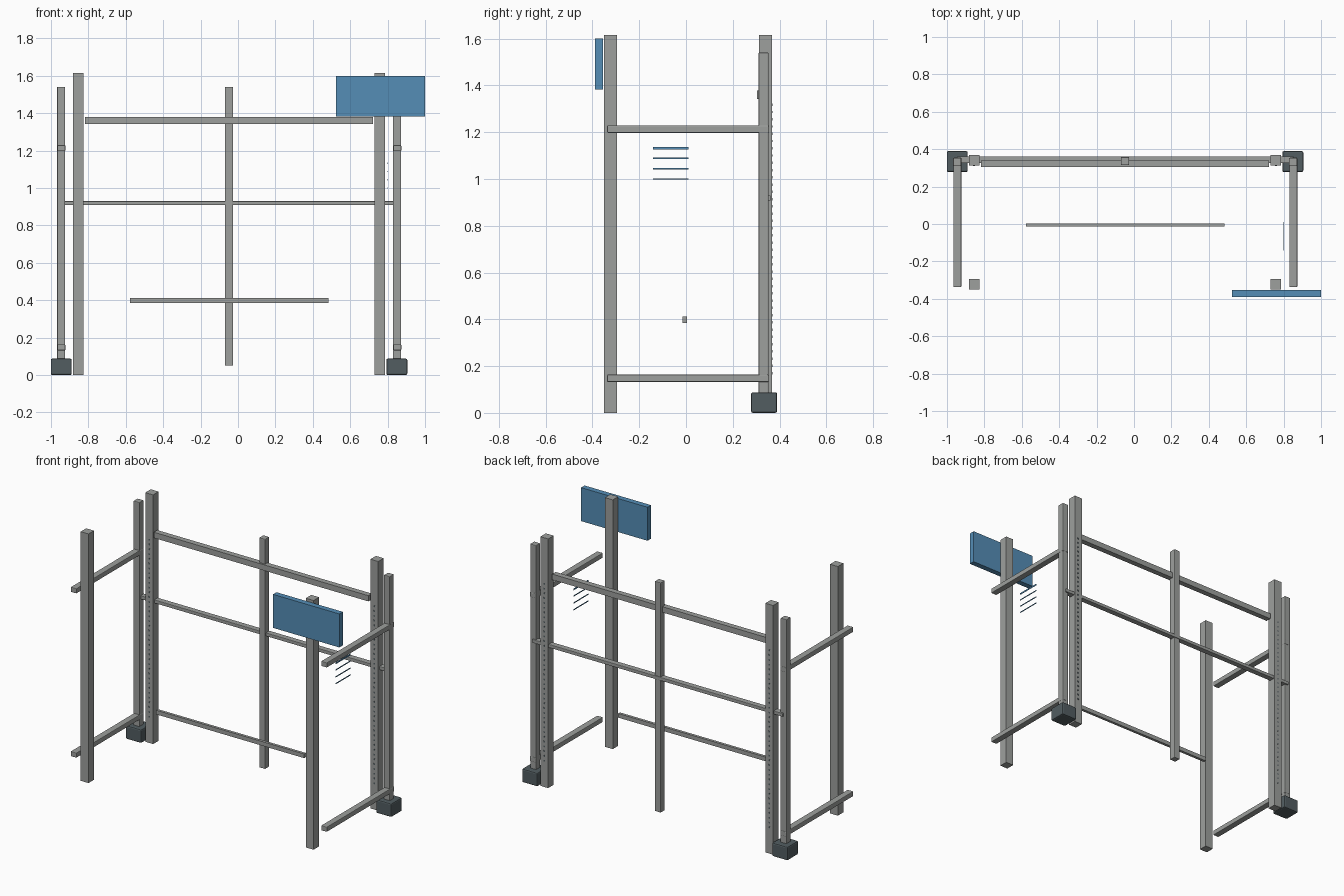
import bpy

if "Cube" in bpy.data.objects:
    bpy.data.objects.remove(bpy.data.objects["Cube"])


def material(name, color):
    m = bpy.data.materials.new(name)
    m.diffuse_color = (*color, 1)
    m.use_nodes = True
    m.node_tree.nodes["Principled BSDF"].inputs["Base Color"].default_value = m.diffuse_color
    return m


STEEL = material("steel grey", (0.34, 0.35, 0.34))
DARK = material("dark rubber", (0.085, 0.11, 0.12))
BLUE = material("panel blue", (0.09, 0.27, 0.47))


def box(name, x, y, z, mat, bevel=0.0):
    """Box from (min, max) ranges, with optional rounded edges."""
    bpy.ops.mesh.primitive_cube_add(size=1)
    o = bpy.context.object
    o.name = name
    o.location = [(r[0] + r[1]) / 2 for r in (x, y, z)]
    o.scale = [r[1] - r[0] for r in (x, y, z)]
    bpy.ops.object.transform_apply(location=False, rotation=False, scale=True)
    o.data.materials.append(mat)
    if bevel:
        b = o.modifiers.new("edge", 'BEVEL')
        b.width = bevel
        b.segments = 2
    return o


def span(center, width):
    return (center - width / 2, center + width / 2)


MID = -0.048                      # frame centre line
for side, label in ((-1, "left"), (1, "right")):
    post_x = MID + side * 0.807
    outer_x = MID + side * 0.898

    # Main square uprights
    box(f"{label}_front_upright", span(post_x, 0.056), (-0.35, -0.294), (0, 1.615), STEEL)
    box(f"{label}_rear_upright", span(post_x, 0.056), (0.312, 0.368), (0, 1.615), STEEL)

    # Small adjustment holes on both faces of the rear upright
    for i in range(38):
        z = 0.17 + i * 0.031
        for y in (0.312, 0.368):
            box(f"{label}_upright_hole", span(post_x, 0.01), span(y, 0.002), span(z, 0.01), DARK)

    # Slim outer post on its foot
    box(f"{label}_outer_post", span(outer_x, 0.043), (0.31, 0.353), (0.05, 1.54), STEEL, 0.004)
    box(f"{label}_foot", span(MID + side * 0.897, 0.112), (0.278, 0.39), (0, 0.088), DARK, 0.008)

    # Side rails running front to back
    for level, z in (("lower", 0.148), ("upper", 1.213)):
        box(f"{label}_{level}_side_rail", span(outer_x + 0.002, 0.042), (-0.337, 0.355),
            span(z, 0.032), STEEL, 0.004)

# Rear centre post and cross rails
box("center_post", span(MID, 0.043), (0.315, 0.358), (0.05, 1.54), STEEL, 0.004)
box("upper_cross_rail", (-0.817, 0.722), (0.304, 0.34), (1.342, 1.379), STEEL)
box("middle_cross_rail", (-0.947, 0.852), (0.325, 0.362), (0.908, 0.93), STEEL, 0.003)
box("low_cross_bar", (-0.578, 0.484), (-0.014, 0.004), (0.384, 0.411), STEEL)

# Sign panel on the front right upright
box("sign_panel", (0.524, 1.0), (-0.39, -0.354), (1.383, 1.6), BLUE)

# Floating stripe lines beside the frame
for z, height in ((1.132, 0.01), (1.089, 0.006), (1.044, 0.006), (1.0, 0.006)):
    box("marking_stripe", span(0.8, 0.003), (-0.142, 0.01), span(z, height), BLUE)
